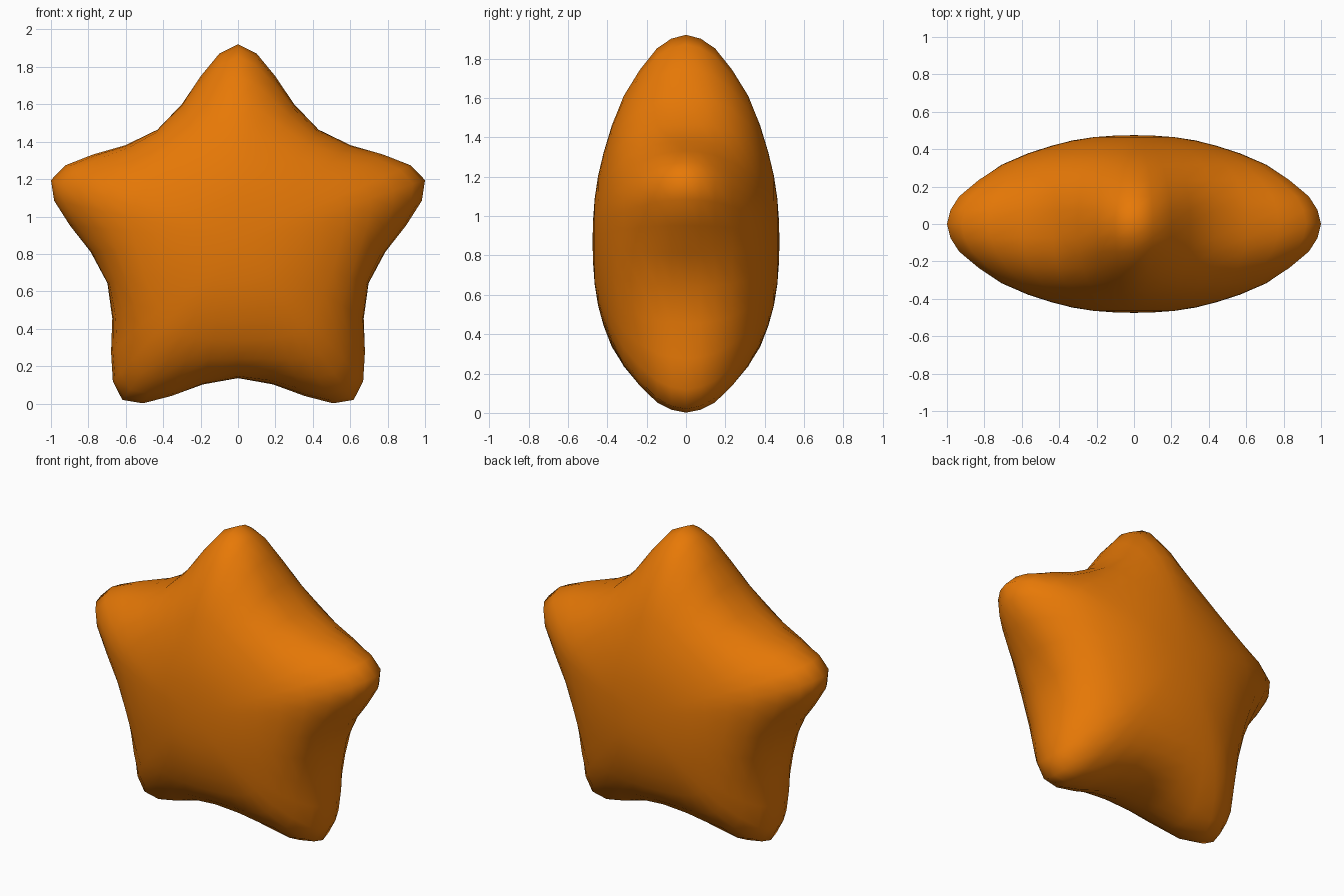
import bpy, bmesh, math

if "Cube" in bpy.data.objects:
    bpy.data.objects.remove(bpy.data.objects["Cube"])

CENTRE_Z, HALF_DEPTH, TIP = 0.87, 0.475, 1.0515
# Half of one arm: (degrees from the tip, radius)
HALF_ARM = [(0, TIP), (5.7, 1.006), (12.8, 0.902), (22.3, 0.79), (36, 0.734)]
# Puffy section from rim to middle: (radius factor, depth factor)
SECTION = [(1, 0), (0.981, 0.158), (0.935, 0.31), (0.83, 0.495), (0.704, 0.667),
           (0.56, 0.795), (0.43, 0.882), (0.32, 0.94), (0.21, 0.977), (0.1, 0.995)]

# Star outline, five mirrored arms
arm = [(-a, r) for a, r in HALF_ARM[:0:-1]] + HALF_ARM[:-1]
outline = [(math.radians(72 * k + a), r) for k in range(5) for a, r in arm]


# The star shape fades to a round dome towards the middle
def point(a, r, f, d):
    rad = f * (TIP + (r - TIP) * f ** 2)
    return (rad * math.sin(a), d * HALF_DEPTH, CENTRE_Z + rad * math.cos(a))


# Rings from the front to the back, closed by a pole on each side
rings = [(f, -d) for f, d in SECTION[:0:-1]] + SECTION
bm = bmesh.new()
loops = [[bm.verts.new(point(a, r, f, d)) for a, r in outline] for f, d in rings]
front = bm.verts.new((0, -HALF_DEPTH, CENTRE_Z))
back = bm.verts.new((0, HALF_DEPTH, CENTRE_Z))
n = len(outline)
for i in range(n):
    j = (i + 1) % n
    for p, q in zip(loops, loops[1:]):
        bm.faces.new((p[i], p[j], q[j], q[i]))
    bm.faces.new((front, loops[0][j], loops[0][i]))
    bm.faces.new((back, loops[-1][i], loops[-1][j]))
bmesh.ops.recalc_face_normals(bm, faces=bm.faces)
for f in bm.faces:
    f.smooth = True

mesh = bpy.data.meshes.new("puffy_star")
bm.to_mesh(mesh)
bm.free()
star = bpy.data.objects.new("puffy_star", mesh)
bpy.context.collection.objects.link(star)

# Orange surface
mat = bpy.data.materials.new("orange")
mat.diffuse_color = (0.8, 0.19, 0.002, 1)
mat.use_nodes = True
mat.node_tree.nodes["Principled BSDF"].inputs["Base Color"].default_value = mat.diffuse_color
mesh.materials.append(mat)
